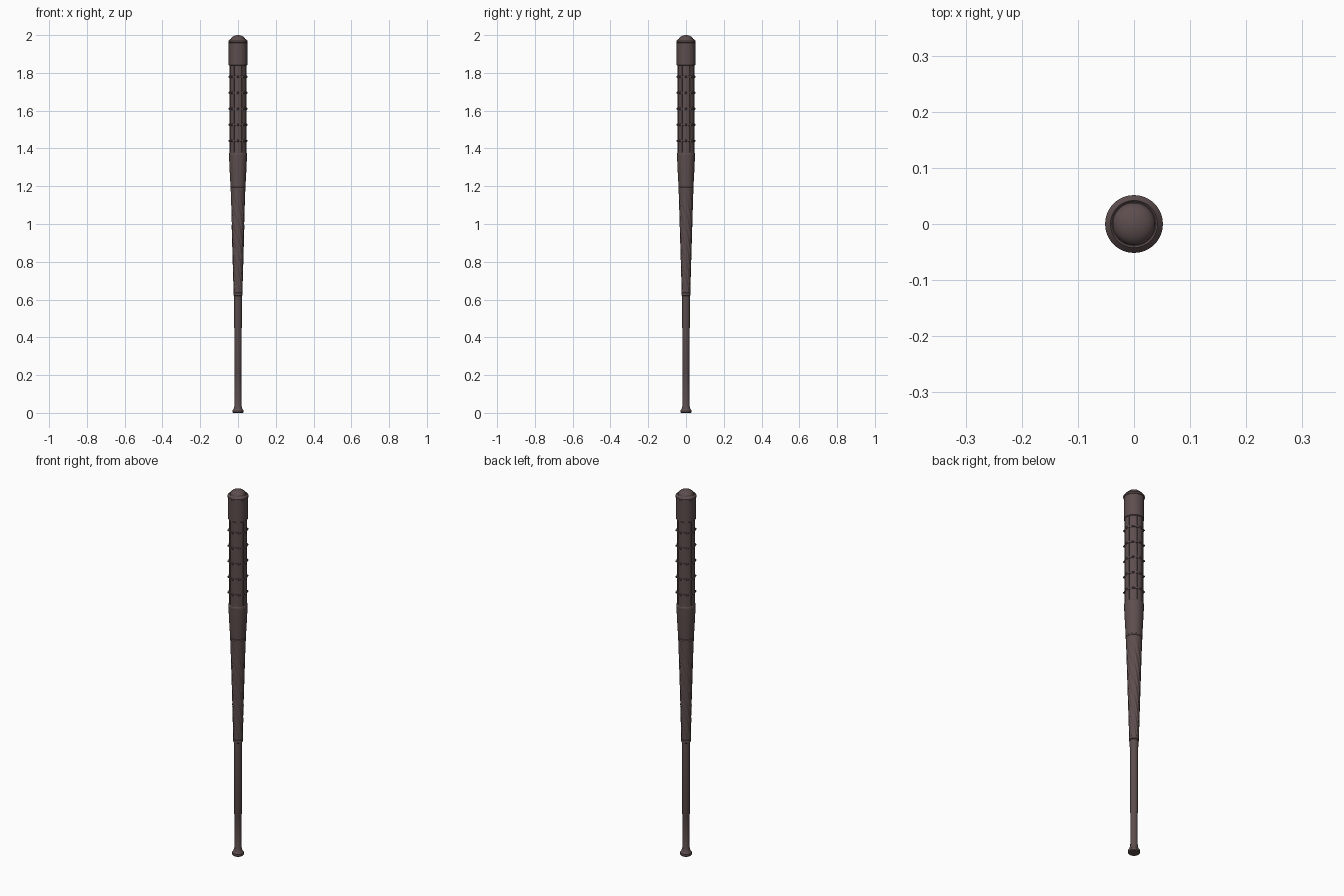
import bpy, bmesh, math
from mathutils import Matrix, Vector

if "Cube" in bpy.data.objects:
    bpy.data.objects.remove(bpy.data.objects["Cube"])

TAU = math.tau
mat = bpy.data.materials.new("dark_wood")
mat.diffuse_color = (0.11, 0.075, 0.075, 1)
mat.use_nodes = True
mat.node_tree.nodes["Principled BSDF"].inputs["Base Color"].default_value = mat.diffuse_color


def finish(name, bm, angle=35):
    bmesh.ops.recalc_face_normals(bm, faces=bm.faces)
    me = bpy.data.meshes.new(name)
    bm.to_mesh(me)
    bm.free()
    ob = bpy.data.objects.new(name, me)
    bpy.context.collection.objects.link(ob)
    me.materials.append(mat)
    bpy.ops.object.select_all(action='DESELECT')
    ob.select_set(True)
    bpy.context.view_layer.objects.active = ob
    bpy.ops.object.shade_smooth_by_angle(angle=math.radians(angle))
    return ob


def skin(bm, rings):
    # bridge closed rings and cap both ends
    n = len(rings[0])
    for a, b in zip(rings, rings[1:]):
        for i in range(n):
            j = (i + 1) % n
            bm.faces.new((a[i], a[j], b[j], b[i]))
    bm.faces.new(rings[0])
    bm.faces.new(rings[-1])


def ring(bm, z, radius, seg):
    # radius is a function of the angle
    out = []
    for i in range(seg):
        a = TAU * i / seg
        r = radius(a)
        out.append(bm.verts.new((r * math.cos(a), r * math.sin(a), z)))
    return out


def lathe(name, profile, seg=40):
    bm = bmesh.new()
    skin(bm, [ring(bm, z, lambda a, r=r: r, seg) for r, z in profile])
    return finish(name, bm)


# Handle with flared pommel
lathe("handle", [(0.026, 0), (0.029, 0.004), (0.029, 0.014), (0.023, 0.022), (0.018, 0.04),
                 (0.0175, 0.22), (0.019, 0.225), (0.0205, 0.62)])

# Collars at both ends of the twisted grip
lathe("lower_collar", [(0.019, 0.618), (0.0245, 0.622), (0.0245, 0.636), (0.02, 0.64)])
lathe("upper_collar", [(0.036, 1.182), (0.0405, 1.186), (0.0405, 1.194), (0.036, 1.198)])

# Twisted fluted section, flutes fading out at the top
bm = bmesh.new()
rings = []
Z0, Z1, STEPS = 0.63, 1.19, 56
for k in range(STEPS + 1):
    t = k / STEPS
    base = 0.0235 + (0.0395 - 0.0235) * t
    depth = 0.1 * base * min(1, (1 - t) * 5, t * 15 + 0.3)
    rings.append(ring(bm, Z0 + (Z1 - Z0) * t,
                      lambda a: base - depth * (0.5 - 0.5 * math.cos(10 * (a + 4.2 * t))), 80))
skin(bm, rings)
finish("twisted_shaft", bm, 50)

# Smooth taper into the barrel
lathe("shoulder", [(0.039, 1.19), (0.0435, 1.27), (0.048, 1.365), (0.048, 1.372), (0.043, 1.38)])

# Barrel core and rounded planks with gaps between them
lathe("barrel_core", [(0.0415, 1.37), (0.0415, 1.85)])
bm = bmesh.new()
PLANKS = 8
for p in range(PLANKS):
    mid = TAU * p / PLANKS
    half = TAU / PLANKS / 2 - 0.07
    arc = [mid + half * s for s in (-1, -0.6, -0.2, 0.2, 0.6, 1)]
    outline = [(0.0455, a) for a in arc] + [(0.04, a) for a in reversed(arc)]
    skin(bm, [[bm.verts.new((r * math.cos(a), r * math.sin(a), z)) for r, a in outline]
              for z in (1.375, 1.845)])
finish("barrel_planks", bm)

# Bands with small studs
for k in range(5):
    z = 1.44 + 0.085 * k
    lathe(f"band_{k + 1}", [(0.044, z - 0.005), (0.0468, z - 0.004),
                            (0.0468, z + 0.004), (0.044, z + 0.005)])
    bm = bmesh.new()
    for p in range(PLANKS):
        m = (Matrix.Rotation(TAU * p / PLANKS, 4, 'Z')
             @ Matrix.Translation((0.0485, 0, z)) @ Matrix.Rotation(math.pi / 2, 4, 'Y'))
        bmesh.ops.create_cone(bm, cap_ends=True, segments=10, radius1=0.0065,
                              radius2=0.0035, depth=0.006, matrix=m)
    finish(f"studs_{k + 1}", bm)

# End cap with bevelled rim and domed tip
dome = [(0.038 * math.cos(a), 1.976 + 0.024 * math.sin(a))
        for a in (math.pi / 2 * i / 8 for i in range(8))]
lathe("end_cap", [(0.044, 1.838), (0.049, 1.842), (0.049, 1.958), (0.0515, 1.96),
                  (0.0515, 1.968), (0.042, 1.979), (0.039, 1.976)] + dome + [(0.002, 2.0)], 48)
